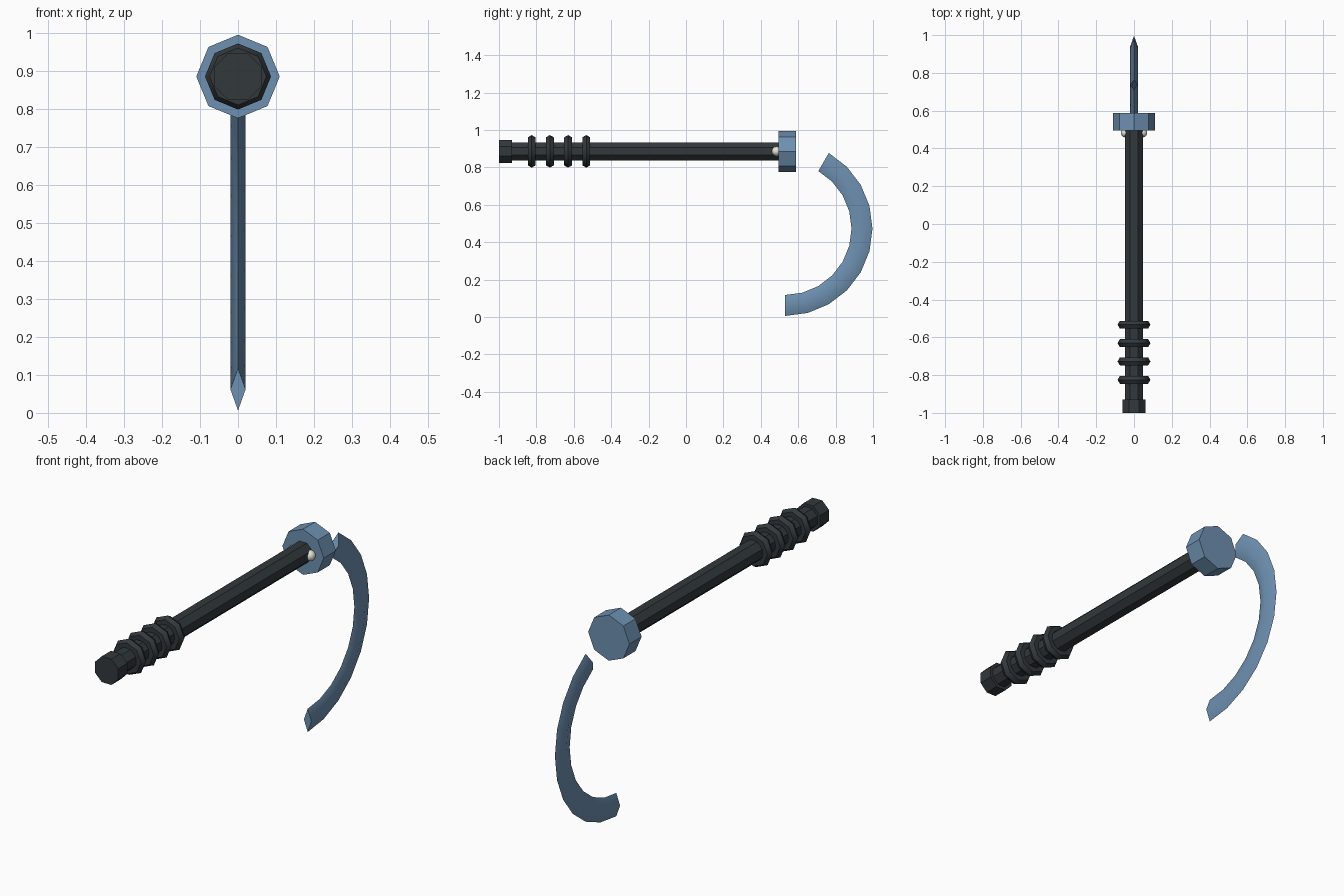
import bpy, bmesh, math
from mathutils import Matrix, Vector

cube = bpy.data.objects.get("Cube")
if cube:
    bpy.data.objects.remove(cube, do_unlink=True)

AXIS_Z = 0.886


def material(name, rgb):
    mat = bpy.data.materials.new(name)
    mat.use_nodes = True
    mat.diffuse_color = (*rgb, 1)
    mat.node_tree.nodes["Principled BSDF"].inputs["Base Color"].default_value = (*rgb, 1)
    return mat


steel = material("blue_steel", (0.155, 0.28, 0.44))
black = material("black_grip", (0.032, 0.04, 0.045))
pearl = material("pale_bead", (0.8, 0.77, 0.7))


def finish(name, bm, mat):
    bmesh.ops.recalc_face_normals(bm, faces=bm.faces)
    mesh = bpy.data.meshes.new(name)
    bm.to_mesh(mesh)
    bm.free()
    obj = bpy.data.objects.new(name, mesh)
    bpy.context.collection.objects.link(obj)
    mesh.materials.append(mat)
    return obj


def smooth(obj, degrees):
    bpy.ops.object.select_all(action='DESELECT')
    obj.select_set(True)
    bpy.context.view_layer.objects.active = obj
    bpy.ops.object.shade_smooth_by_angle(angle=math.radians(degrees))


def rod(name, radius, y0, y1, mat, turn=0):
    """Eight-sided prism lying along y."""
    bm = bmesh.new()
    place = (Matrix.Translation((0, (y0 + y1) / 2, AXIS_Z))
             @ Matrix.Rotation(math.pi / 2, 4, 'X') @ Matrix.Rotation(turn, 4, 'Z'))
    bmesh.ops.create_cone(bm, cap_ends=True, segments=8, radius1=radius,
                          radius2=radius, depth=y1 - y0, matrix=place)
    return finish(name, bm, mat)


# Handle, end cap and collar
rod("handle", 0.052, -0.95, 0.52, black, math.pi / 8)
rod("end_cap", 0.067, -1.0, -0.93, black, math.pi / 8)
rod("collar", 0.11, 0.495, 0.587, steel)

# Grip rings
for i in range(4):
    bpy.ops.mesh.primitive_torus_add(
        major_segments=8, minor_segments=6, major_radius=0.063, minor_radius=0.024,
        location=(0, -0.825 + i * 0.0973, AXIS_Z), rotation=(math.pi / 2, 0, 0))
    ring = bpy.context.object
    ring.name = f"grip_ring_{i + 1}"
    ring.data.materials.append(black)
    smooth(ring, 40)

# Beads beside the collar
for side, x in (("left", 0.045), ("right", -0.045)):
    bm = bmesh.new()
    bmesh.ops.create_uvsphere(bm, u_segments=12, v_segments=8, radius=0.025,
                              matrix=Matrix.Translation((x, 0.483, AXIS_Z)))
    smooth(finish(f"bead_{side}", bm, pearl), 60)

# Curved blade: a slim diamond section swept along an arc
centre = Vector((0, 0.53, 0.473))
section = [(0, 0.467), (0.02, 0.411), (0, 0.355), (-0.02, 0.411)]
bm = bmesh.new()
loops = []
for step in range(11):
    a = math.radians(-90 + 15 * step)
    loops.append([bm.verts.new(centre + Vector((x, r * math.cos(a), r * math.sin(a))))
                  for x, r in section])
for lower, upper in zip(loops, loops[1:]):
    for k in range(4):
        n = (k + 1) % 4
        bm.faces.new((lower[k], lower[n], upper[n], upper[k]))
bm.faces.new(loops[0])
bm.faces.new(loops[-1])
smooth(finish("curved_blade", bm, steel), 50)
